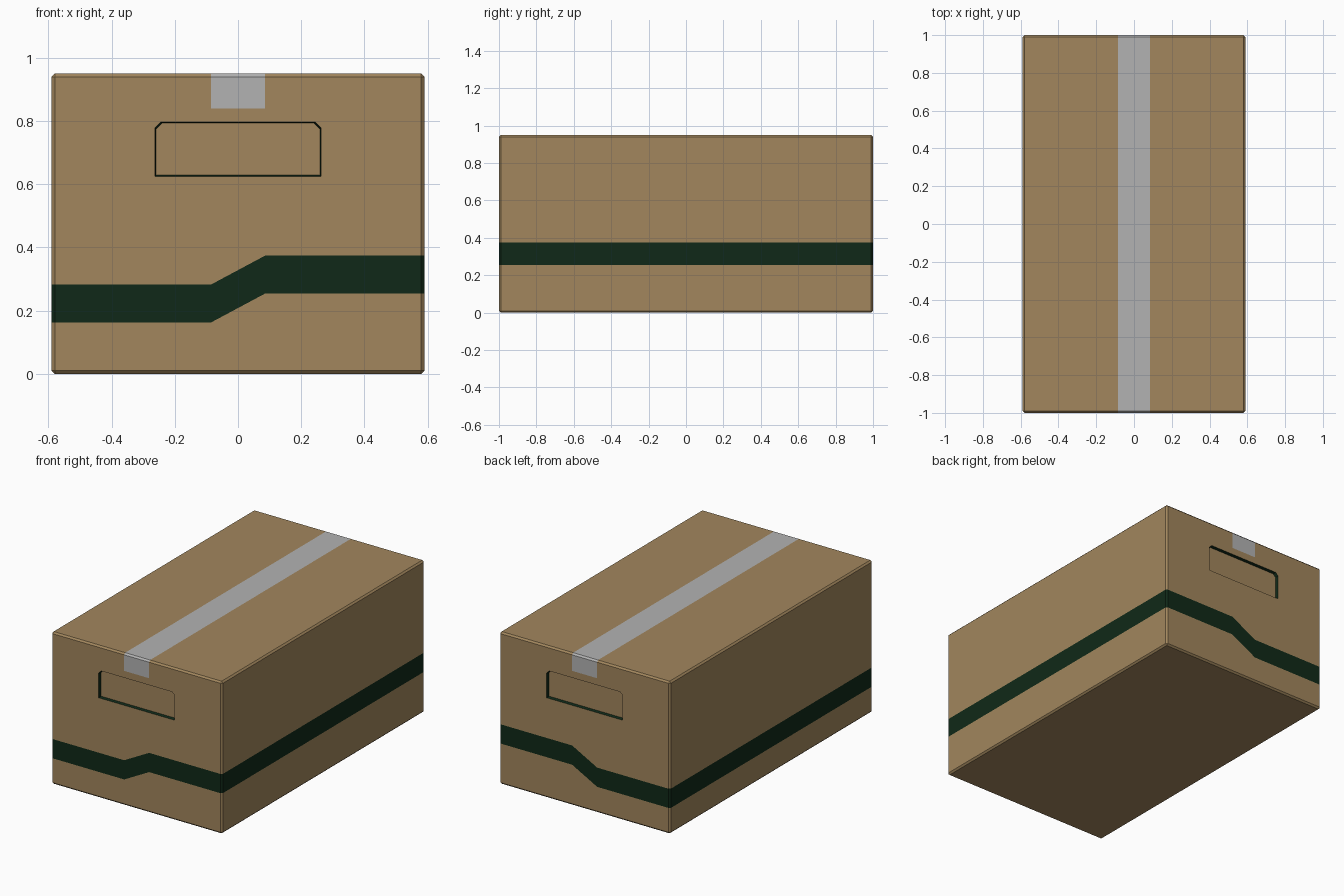
import bpy, bmesh
from mathutils import Vector, Matrix

if "Cube" in bpy.data.objects:
    bpy.data.objects.remove(bpy.data.objects["Cube"])

W, L, H = 1.18, 2.0, 0.95        # box size
TAPE = 0.086                     # half width of the tape
LOW, HIGH, STEP = 0.162, 0.282, 0.092   # stripe band and its rise


def material(name, rgb):
    m = bpy.data.materials.new(name)
    m.diffuse_color = (*rgb, 1)
    m.use_nodes = True
    m.node_tree.nodes["Principled BSDF"].inputs["Base Color"].default_value = m.diffuse_color
    return m


MATS = [material("cardboard", (0.36, 0.24, 0.11)),
        material("dark_green", (0.005, 0.022, 0.009)),
        material("tape_grey", (0.45, 0.45, 0.45))]


def finish(bm, name):
    bmesh.ops.recalc_face_normals(bm, faces=bm.faces)
    me = bpy.data.meshes.new(name)
    bm.to_mesh(me)
    bm.free()
    for m in MATS:
        me.materials.append(m)
    ob = bpy.data.objects.new(name, me)
    bpy.context.collection.objects.link(ob)
    return ob


def cut(bm, co, no, faces=None):
    faces = list(faces if faces is not None else bm.faces)
    edges = {e for f in faces for e in f.edges}
    verts = {v for f in faces for v in f.verts}
    bmesh.ops.bisect_plane(bm, geom=list(verts) + list(edges) + faces,
                           plane_co=co, plane_no=no, dist=1e-5)


# Chamfered carton
bm = bmesh.new()
bmesh.ops.create_cube(bm, size=1, matrix=Matrix.Translation((0, 0, H / 2))
                      @ Matrix.Diagonal((W, L, H, 1)))
bmesh.ops.bevel(bm, geom=bm.edges[:], offset=0.01, segments=1, affect='EDGES')

# Printed stripe and tape share the carton surface
for x in (-TAPE, TAPE):
    cut(bm, (x, 0, 0), (1, 0, 0))
for z in (LOW, HIGH):
    cut(bm, (0, 0, z), (0, 0, 1))
middle = [f for f in bm.faces if abs(f.calc_center_median().x) < TAPE
          and all(abs(v.co.x) < TAPE + 0.001 for v in f.verts)]
cut(bm, (0, 0, 0.84), (0, 0, 1), middle)
for f in bm.faces:
    c = f.calc_center_median()
    if LOW < c.z < HIGH:
        f.material_index = 1
    elif c.z > 0.84 and all(abs(v.co.x) < TAPE + 0.001 for v in f.verts):
        f.material_index = 2

# Raise the stripe on the right half
for v in bm.verts:
    if v.co.x > TAPE - 0.001 and LOW - 0.001 < v.co.z < HIGH + 0.001:
        v.co.z += STEP
carton = finish(bm, "carton")

# Shallow handle recesses, dark walls and cardboard floor
OUTLINE = [(-0.263, 0.625), (0.263, 0.625), (0.263, 0.779),
           (0.245, 0.797), (-0.245, 0.797), (-0.263, 0.779)]
DEPTH = 0.018


def handle_cutter(side, name):
    bm = bmesh.new()
    rings = []
    for depth in (-DEPTH, DEPTH):
        k = 0.004 * depth / DEPTH        # slight taper inwards
        ring = [bm.verts.new((x - (k if x > 0 else -k), side * (1 - depth),
                              z - (k if z > 0.7 else -k))) for x, z in OUTLINE]
        rings.append(ring)
        bm.faces.new(ring)
    n = len(OUTLINE)
    for i in range(n):
        j = (i + 1) % n
        wall = bm.faces.new((rings[0][i], rings[0][j], rings[1][j], rings[1][i]))
        wall.material_index = 1
    ob = finish(bm, name)
    ob.hide_render = True
    return ob


bpy.context.view_layer.objects.active = carton
for side, name in ((-1, "front_handle_cutter"), (1, "back_handle_cutter")):
    cutter = handle_cutter(side, name)
    mod = carton.modifiers.new(name, 'BOOLEAN')
    mod.operation = 'DIFFERENCE'
    mod.solver = 'EXACT'
    mod.material_mode = 'INDEX'
    mod.object = cutter
    bpy.ops.object.modifier_apply(modifier=mod.name)
    bpy.data.objects.remove(cutter)
